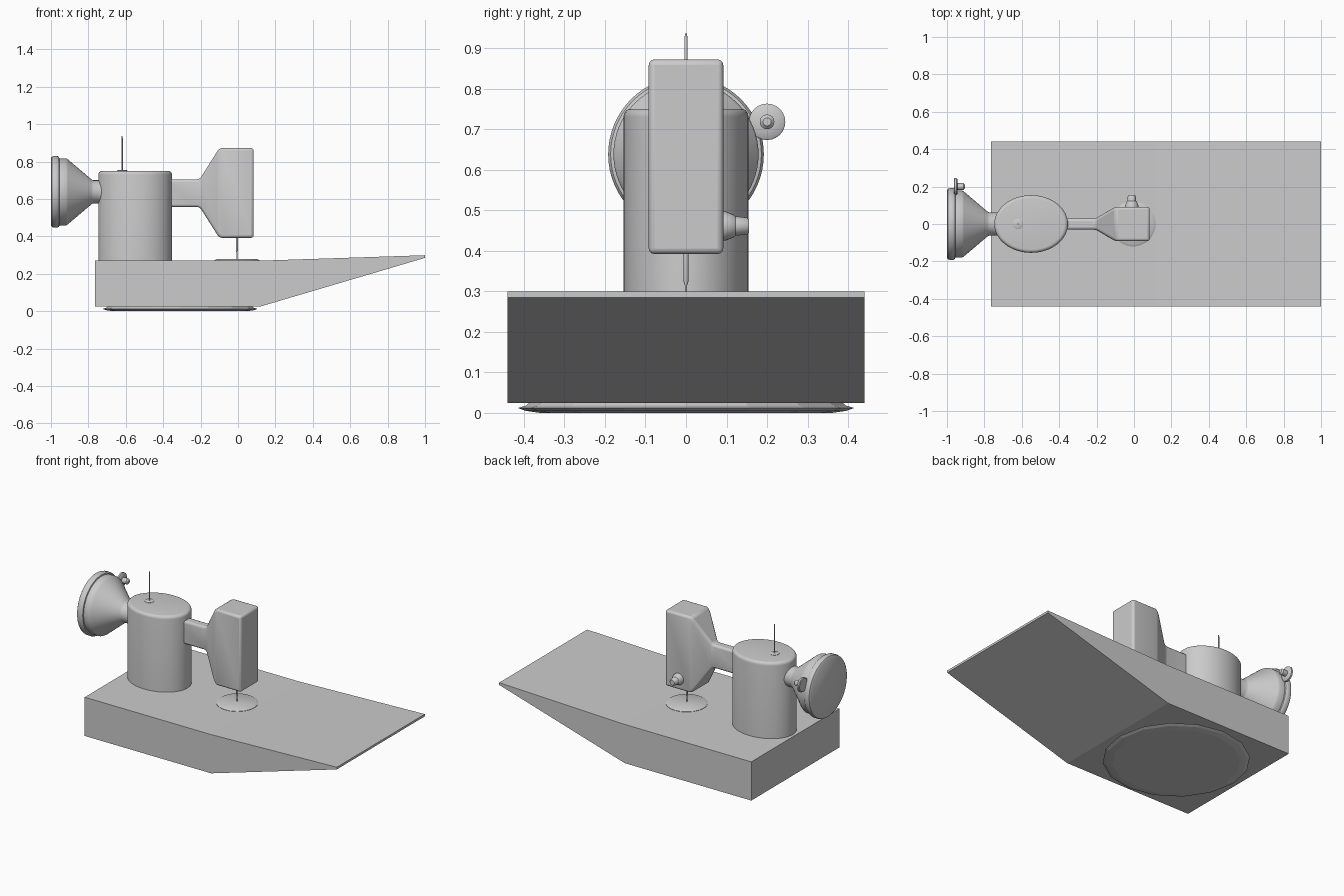
import bpy, math
from mathutils import Matrix, Vector

if "Cube" in bpy.data.objects:
    bpy.data.objects.remove(bpy.data.objects["Cube"])


def make(name, verts, faces, bevel=0, segs=3, smooth=True):
    me = bpy.data.meshes.new(name)
    me.from_pydata(verts, [], faces)
    ob = bpy.data.objects.new(name, me)
    bpy.context.collection.objects.link(ob)
    bpy.context.view_layer.objects.active = ob
    for o in bpy.context.selected_objects:
        o.select_set(False)
    ob.select_set(True)
    if smooth:
        bpy.ops.object.shade_smooth_by_angle(angle=math.radians(35))
    if bevel:
        b = ob.modifiers.new("bevel", 'BEVEL')
        b.width, b.segments, b.limit_method = bevel, segs, 'ANGLE'
    return ob


def loft(name, rings, **kw):
    """Skin equal-length rings and cap both ends."""
    n = len(rings[0])
    verts = [p for r in rings for p in r]
    faces = [(k*n + i, k*n + (i+1) % n, (k+1)*n + (i+1) % n, (k+1)*n + i)
             for k in range(len(rings)-1) for i in range(n)]
    last = (len(rings)-1) * n
    faces += [tuple(reversed(range(n))), tuple(range(last, last+n))]
    return make(name, verts, faces, **kw)


def lathe(name, profile, loc, axis='Z', n=48, scale=(1, 1), **kw):
    """Revolve (radius, height) points, height running along axis."""
    rot = {'Z': Matrix.Identity(3),
           'X': Matrix.Rotation(math.pi/2, 3, 'Y'),
           'Y': Matrix.Rotation(-math.pi/2, 3, 'X')}[axis]
    rings = [[rot @ Vector((r*scale[0]*math.cos(2*math.pi*i/n),
                            r*scale[1]*math.sin(2*math.pi*i/n), h)) + Vector(loc)
              for i in range(n)] for r, h in profile]
    return loft(name, rings, **kw)


# Bed with wedge-shaped table extension
outline = [(-0.765, 0.025), (0.12, 0.025), (1, 0.285), (1, 0.299), (0.12, 0.27), (-0.765, 0.27)]
loft("bed", [[(x, y, z) for x, z in outline] for y in (0.44, -0.44)], smooth=False)

# Faceted foot disc under the bed
lathe("foot_disc", [(0.36, 0), (0.395, 0.005), (0.415, 0.012), (0.395, 0.018), (0.385, 0.026)],
      (-0.31, 0, 0), n=16, smooth=False)

# Oval column with rounded top edge
top = [(1 - 0.11*(1 - math.cos(a)), 0.73 + 0.02*math.sin(a))
       for a in [math.pi/2*i/5 for i in range(6)]]
lathe("column", [(1, 0.265)] + top, (-0.55, 0, 0), n=64, scale=(0.197, 0.154))

# Arm flaring into the needle head: x, half depth, bottom, top
sections = [(-0.42, 0.03, 0.557, 0.705), (-0.205, 0.03, 0.557, 0.705),
            (-0.10, 0.092, 0.392, 0.872), (0.084, 0.092, 0.392, 0.872)]
loft("arm_and_head", [[(x, -d, a), (x, d, a), (x, d, b), (x, -d, b)]
                      for x, d, a, b in sections], bevel=0.014)

# Needle and its plate
lathe("needle", [(0.006, 0.40), (0.006, 0.325), (0.003, 0.315), (0.002, 0.27)][::-1],
      (-0.006, 0, 0), n=12)
lathe("needle_plate", [(0.12, 0.265), (0.12, 0.272), (0.108, 0.279)], (-0.005, 0, 0))

# Spool pin
lathe("spool_pin", [(0.028, 0.745), (0.028, 0.752), (0.022, 0.755), (0.004, 0.755),
                    (0.004, 0.925), (0.002, 0.936)], (-0.62, 0, 0), n=16)

# Tension knob on the back of the head
lathe("tension_knob", [(0.036, 0.085), (0.036, 0.098), (0.028, 0.118), (0.024, 0.122),
                       (0.021, 0.15), (0.016, 0.156)], (-0.012, 0, 0.461), axis='Y', n=24)

# Handwheel with cone and hub
lathe("handwheel", [(0.180, -1), (0.189, -0.994), (0.192, -0.985), (0.192, -0.966),
                    (0.186, -0.957), (0.179, -0.955), (0.179, -0.918), (0.174, -0.91),
                    (0.068, -0.785), (0.062, -0.775), (0.062, -0.72)],
      (0, 0, 0.638), axis='X', n=64)

# Crank handle on the wheel rim
lathe("wheel_handle", [(0.040, -0.963), (0.045, -0.959), (0.045, -0.949), (0.040, -0.945),
                       (0.018, -0.943), (0.018, -0.912), (0.010, -0.904)],
      (0, 0.2, 0.718), axis='X', n=24)
